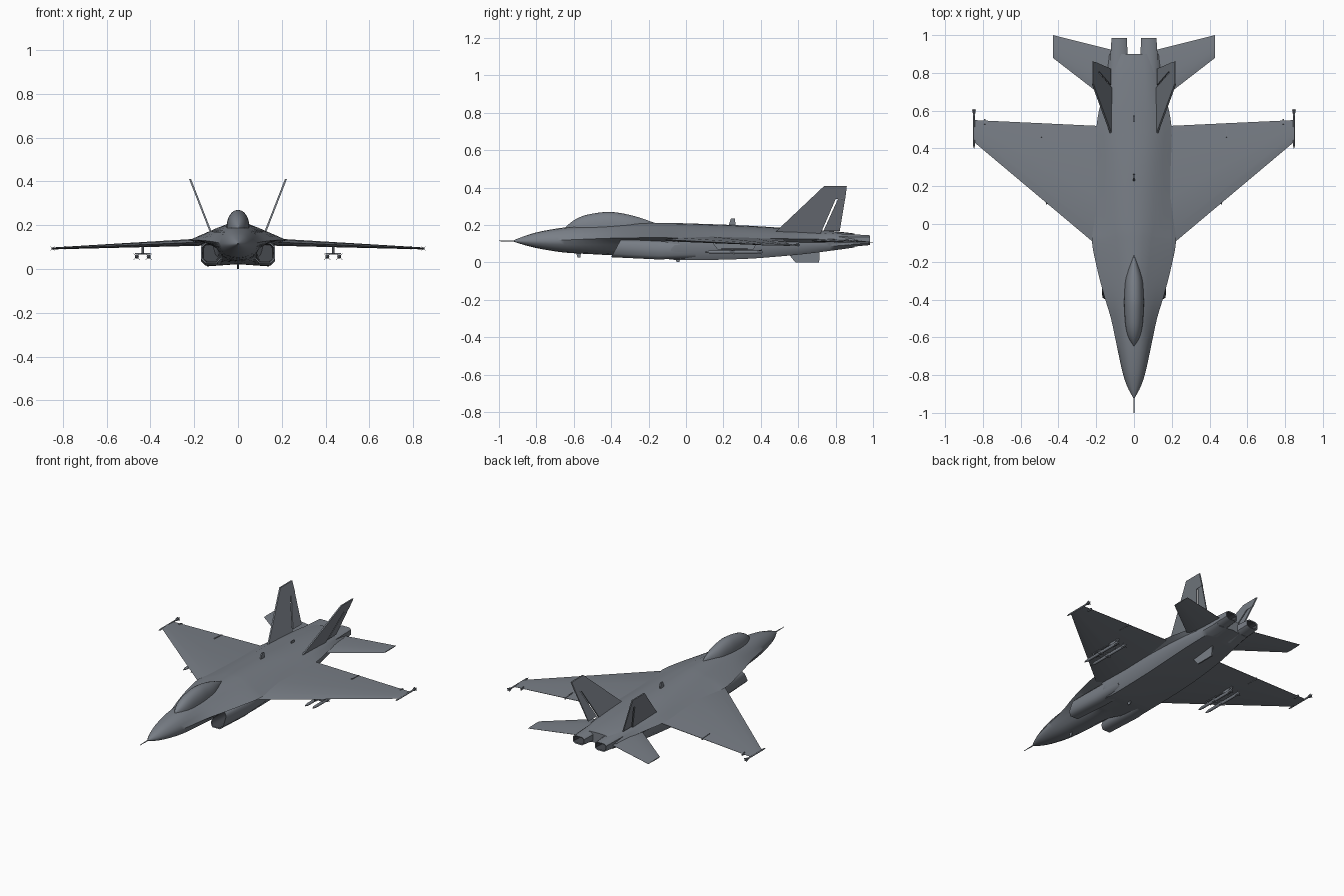
import bpy, bmesh, math
from mathutils import Vector

cube = bpy.data.objects.get("Cube")
if cube:
    bpy.data.objects.remove(cube, do_unlink=True)


def material(name, rgb):
    m = bpy.data.materials.new(name)
    m.use_nodes = True
    m.diffuse_color = (*rgb, 1)
    m.node_tree.nodes["Principled BSDF"].inputs["Base Color"].default_value = (*rgb, 1)
    return m


GREY = material("hull grey", (0.19, 0.21, 0.24))
DARK = material("duct dark grey", (0.06, 0.065, 0.075))


def finish(name, bm, mirror=False, angle=40, mats=(GREY,)):
    """Clean normals, shade by angle, link, and mirror if paired."""
    bmesh.ops.recalc_face_normals(bm, faces=bm.faces)
    for f in bm.faces:
        f.smooth = True
    for e in bm.edges:
        e.smooth = len(e.link_faces) == 2 and e.calc_face_angle(0) < math.radians(angle)
    me = bpy.data.meshes.new(name)
    bm.to_mesh(me)
    bm.free()
    for m in mats:
        me.materials.append(m)
    ob = bpy.data.objects.new(name, me)
    bpy.context.collection.objects.link(ob)
    if mirror:
        mod = ob.modifiers.new("Mirror", "MIRROR")
        mod.use_mirror_merge = False
    return ob


def loft(name, rings, mirror=False, angle=40, dark_from=None):
    """Skin closed rings of equal size, capping both ends."""
    bm = bmesh.new()
    vs = [[bm.verts.new(p) for p in r] for r in rings]
    n = len(rings[0])
    for k, (a, b) in enumerate(zip(vs, vs[1:])):
        for i in range(n):
            f = bm.faces.new((a[i], a[(i + 1) % n], b[(i + 1) % n], b[i]))
            f.material_index = int(dark_from is not None and k >= dark_from)
    bm.faces.new(vs[0])
    bm.faces.new(vs[-1]).material_index = int(dark_from is not None)
    return finish(name, bm, mirror, angle, (GREY, DARK))


def plate(name, outline, place, thick, mirror=False):
    """Flat part: 2D outline placed in space, thickened along x."""
    rings = [[place(a, b) + Vector((s * thick / 2, 0, 0)) for a, b in outline] for s in (-1, 1)]
    return loft(name, rings, mirror, 30)


def smooth_rows(rows, steps=4):
    """Catmull-Rom interpolation of table rows."""
    out = []
    for i in range(len(rows) - 1):
        p = [rows[max(i - 1, 0)], rows[i], rows[i + 1], rows[min(i + 2, len(rows) - 1)]]
        for s in range(steps):
            t = s / steps
            out.append([0.5 * (2 * b + (c - a) * t + (2 * a - 5 * b + 4 * c - d) * t * t
                               + (3 * b - a - 3 * c + d) * t ** 3) for a, b, c, d in zip(*p)])
    return out + [rows[-1]]


# Fuselage: y, edge width, edge z, top z, spine width, belly width, belly z, boxiness
def body_ring(y, we, ze, zt, ws, wl, zb, k):
    h, d = zt - ze, ze - zb
    upper = [(0, zt), (ws / 2, zt - .06 * h), (ws, zt - .3 * h), ((ws + we) / 2, ze + .36 * h), (we, ze)]
    round_low = [(1.31 * wl, ze - .38 * d), (wl, ze - .72 * d), (.54 * wl, ze - .93 * d), (0, zb)]
    box_low = [(wl, ze - .018), (1.02 * wl, ze - .6 * d), (.85 * wl, zb), (0, zb + .01)]
    lower = [(a + (c - a) * k, b + (e - b) * k) for (a, b), (c, e) in zip(round_low, box_low)]
    half = upper + lower
    return [(x, y, z) for x, z in half] + [(-x, y, z) for x, z in half[-2:0:-1]]


stations = [
    (-.92, .004, .115, .119, .003, .003, .111, 0),
    (-.86, .036, .115, .142, .025, .025, .092, 0),
    (-.78, .062, .117, .165, .043, .043, .073, 0),
    (-.65, .09, .12, .187, .06, .06, .053, 0),
    (-.5, .122, .126, .2, .065, .07, .044, 0),
    (-.38, .158, .13, .207, .07, .075, .038, 0),
    (-.25, .192, .132, .211, .075, .09, .033, .5),
    (-.1, .222, .132, .211, .09, .16, .018, 1),
    (0, .215, .131, .209, .1, .165, .012, 1),
    (.3, .2, .13, .198, .11, .165, .018, 1),
    (.52, .198, .127, .185, .12, .16, .034, 1),
    (.66, .172, .125, .177, .12, .15, .048, 1),
    (.8, .145, .122, .166, .115, .13, .066, 1),
    (.9, .13, .12, .155, .1, .12, .08, 1)]
loft("fuselage", [body_ring(*r) for r in smooth_rows(stations)], angle=50)

# Canopy: y, half width, top z
canopy = [(-.645, .004, .188), (-.6, .03, .225), (-.54, .045, .252), (-.45, .052, .268),
          (-.38, .052, .268), (-.28, .043, .249), (-.165, .006, .211)]
BASE = .175
loft("canopy", [[(w * math.cos(math.pi * i / 12), y, BASE + (t - BASE) * math.sin(math.pi * i / 12) ** .8)
                 for i in range(13)] for y, w, t in smooth_rows(canopy)])


# Ducts: rounded box rings
def box_ring(y, x0, x1, z0, z1, rake=0, c=.2):
    cx, cz = (x1 - x0) * c, (z1 - z0) * c
    pts = [(x0 + cx, z0), (x1 - cx, z0), (x1, z0 + cz), (x1, z1 - cz),
           (x1 - cx, z1), (x0 + cx, z1), (x0, z1 - cz), (x0, z0 + cz)]
    return [(x, y + rake * (z - z0) / (z1 - z0), z) for x, z in pts]


loft("intake", [box_ring(.05, .06, .163, .022, .12),
                box_ring(-.15, .068, .17, .016, .118, .02),
                box_ring(-.4, .078, .168, .028, .12, .05),
                box_ring(-.398, .083, .163, .033, .115, .05),
                box_ring(-.22, .09, .158, .035, .11)], True, 50, 3)
loft("exhaust_nozzle", [box_ring(.8, .03, .128, .07, .155),
                        box_ring(.9, .034, .124, .085, .15),
                        box_ring(.985, .038, .119, .093, .145),
                        box_ring(.983, .044, .113, .099, .139),
                        box_ring(.88, .05, .108, .1, .138)], True, 50, 3)


# Wings and tailplanes: sections are x, z, leading y, trailing y, thickness
def foil(x, z, y0, y1, t):
    prof = [(0, 0), (.12, .35), (.4, .5), (.75, .3), (1, .05), (1, -.05), (.75, -.3), (.4, -.5), (.12, -.35)]
    return [(x, y0 + (y1 - y0) * u, z + t * v) for u, v in prof]


loft("wing", [foil(.14, .124, -.16, .517, .034), foil(.845, .094, .432, .55, .009)], True)
loft("tailplane", [foil(.1, .118, .625, .918, .018), foil(.43, .108, .88, 1, .006)], True)


# Canted twin tails with a slot ahead of each rudder
def canted(y, z):
    return Vector((.123 + .39 * (z - .165), y, z))


def upright(x):
    return lambda y, z: Vector((x, y, z))


plate("tail_fin", [(.47, .155), (.74, .41), (.86, .41), (.852, .342), (.8, .338), (.72, .155)],
      canted, .009, True)
plate("rudder", [(.735, .168), (.812, .338), (.851, .342), (.822, .168)], canted, .007, True)

# Centreline blades
plate("ventral_fin", [(.54, .055), (.585, 0), (.712, 0), (.715, .07)], upright(0), .008)
plate("spine_aerial", [(.225, .19), (.24, .235), (.262, .235), (.265, .19)], upright(0), .008)
plate("rear_aerial", [(.54, .175), (.545, .197), (.57, .197), (.575, .175)], upright(0), .006)
plate("chin_aerial", [(-.59, .06), (-.58, .026), (-.565, .026), (-.56, .06)], upright(0), .006)
plate("belly_aerial", [(-.06, .03), (-.05, .003), (-.035, .003), (-.03, .03)], upright(0), .006)


# Slender round bodies along y, profile of y and radius
def spindle(name, x, z, prof, mirror=False, n=10):
    return loft(name, [[(x + r * math.cos(2 * math.pi * i / n), y, z + r * math.sin(2 * math.pi * i / n))
                        for i in range(n)] for y, r in prof], mirror)


def cross_fins(name, x, z, y, length, span):
    """Two crossed plates forming four fins."""
    for turn in (1, -1):
        def place(a, b, turn=turn):
            return Vector((x + b * turn, a, z + b))
        plate(name, [(y, -span * .4), (y + length, -span), (y + length, span), (y, span * .4)],
              place, .002, True)


spindle("nose_probe", 0, .115, [(-1, .0015), (-.96, .003), (-.9, .004)])
spindle("wingtip_missile", .847, .094,
        [(.4, .001), (.415, .005), (.6, .005), (.61, .003)], True)
cross_fins("wingtip_missile_fin", .847, .094, .575, .03, .009)

# Underwing stores
plate("pylon", [(.14, .107), (.17, .068), (.36, .068), (.38, .107)], upright(.435), .01, True)
loft("store_rack", [box_ring(y, .4, .47, .066, .074) for y in (.19, .33)], True)
for x in (.408, .462):
    spindle("underwing_missile", x, .056,
            [(.1, .001), (.115, .006), (.135, .009), (.4, .009), (.41, .006)], True)
    cross_fins("missile_mid_fin", x, .056, .23, .03, .014)
    cross_fins("missile_tail_fin", x, .056, .375, .03, .013)

# Wing fold and flap fairings
for x, y0, y1, z in ((.49, .45, .535, .11), (.79, .52, .556, .096)):
    plate("wing_fairing", [(y0, z - .008), (y0 + .01, z + .008), (y1, z + .003), (y1, z - .008)],
          upright(x), .006, True)
